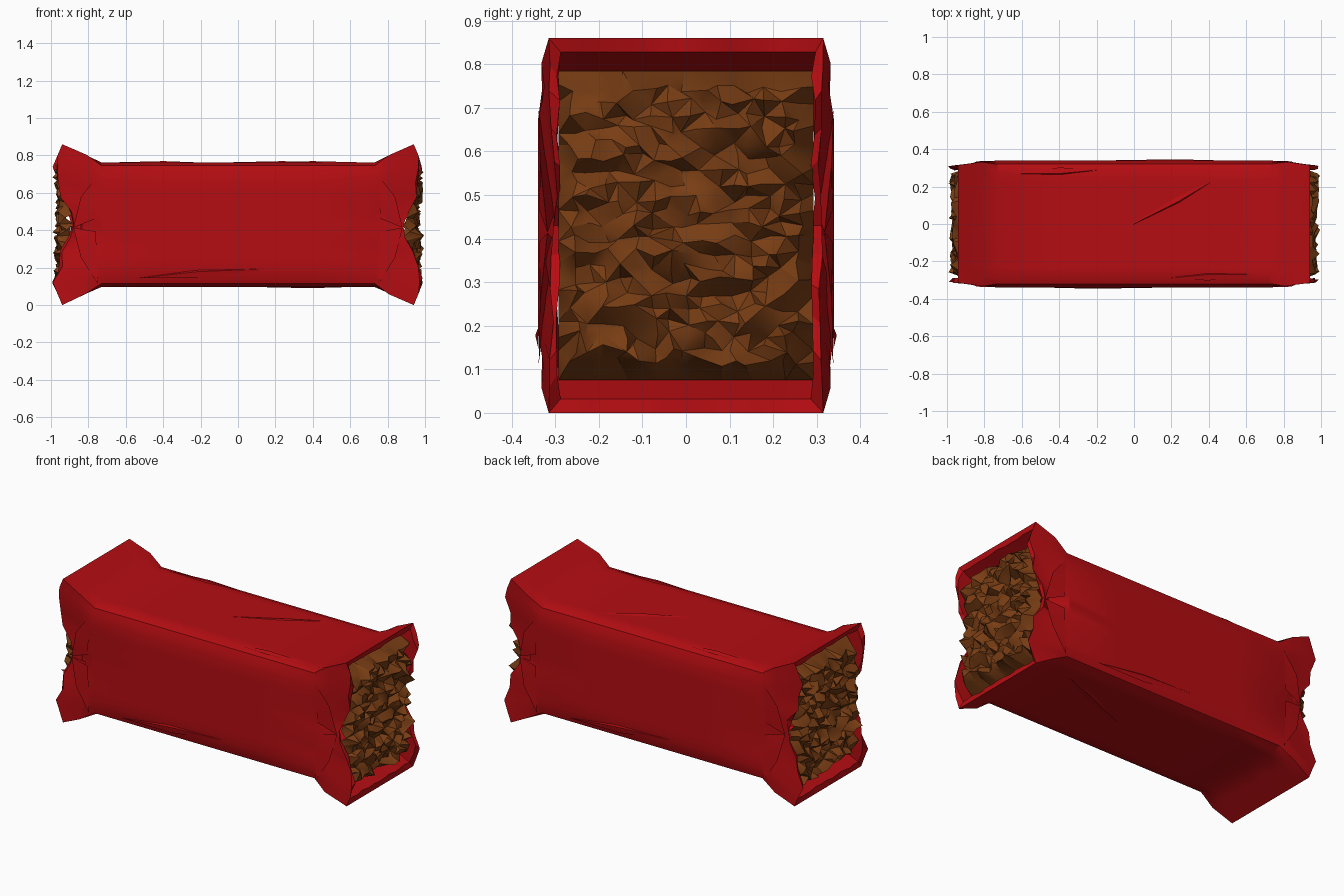
import bpy, bmesh, math, random
from mathutils import Vector

if "Cube" in bpy.data.objects:
    bpy.data.objects.remove(bpy.data.objects["Cube"])

random.seed(7)
ZC = 0.4365


def material(name, rgb):
    m = bpy.data.materials.new(name)
    m.diffuse_color = (*rgb, 1)
    m.use_nodes = True
    m.node_tree.nodes["Principled BSDF"].inputs["Base Color"].default_value = m.diffuse_color
    return m


RED = material("wrapper red", (0.46, 0.004, 0.006))
BROWN = material("foil brown", (0.19, 0.047, 0.007))


def finish(name, bm, mat, angle=30):
    bmesh.ops.recalc_face_normals(bm, faces=bm.faces)
    me = bpy.data.meshes.new(name)
    bm.to_mesh(me)
    bm.free()
    me.materials.append(mat)
    ob = bpy.data.objects.new(name, me)
    bpy.context.collection.objects.link(ob)
    bpy.ops.object.select_all(action='DESELECT')
    ob.select_set(True)
    bpy.context.view_layer.objects.active = ob
    bpy.ops.object.shade_smooth_by_angle(angle=math.radians(angle))
    return ob


def lerp_table(t, table):
    for (a, fa), (b, fb) in zip(table, table[1:]):
        if t <= b:
            return fa + (fb - fa) * (t - a) / (b - a)
    return table[-1][1]


# square perimeter in (u, v), each from -1 to 1
STEPS = [-1, -0.86, -0.72, -0.52, -0.34, -0.16, 0, 0.16, 0.34, 0.52, 0.72, 0.86]
PERIM = ([(s, -1) for s in STEPS] + [(1, s) for s in STEPS]
         + [(-s, 1) for s in STEPS] + [(-1, -s) for s in STEPS])
# how far the torn side edge reaches, by height
SIDE_EDGE = [(0, 0.885), (0.16, 0.90), (0.34, 0.945), (0.52, 0.95),
             (0.72, 0.98), (0.86, 0.965), (1, 0.94)]


def section(kind, sx, x=0):
    pts = []
    for u, v in PERIM:
        side = abs(u) == 1
        mid = 1 - abs(v)
        n = random.uniform(-1, 1)
        if kind == "body":
            hy = 0.34 if abs(v) < 0.8 else 0.34 - 0.02 * (abs(v) - 0.72) / 0.28
            hz = 0.333 - (0.018 if side and abs(v) == 1 else 0)
            px = sx * x
        elif kind == "gather":           # dented band beside the body
            hy = 0.332 - (0.03 * mid * (1 + 0.8 * n) if side else 0)
            hz = 0.372 + (0.006 * n if not side else 0)
            px = sx * (0.82 + 0.015 * n)
        else:
            edge = lerp_table(abs(v), SIDE_EDGE) if side else 0.94
            if side and abs(v) < 0.8:
                edge += 0.015 * n
            if kind == "rim":
                hy = 0.315 - (0.012 * mid * (1 + n) if side else 0)
                hz = 0.43
                px = sx * edge
            elif kind == "fold":         # rolled-in lip
                hy = 0.292 + 0.006 * n
                hz = 0.398
                px = sx * (edge - 0.005 if side else 0.935 + 0.008 * n)
            else:                        # inside of the mouth
                hy, hz = 0.296, 0.355
                px = sx * 0.84
        pts.append((px, u * hy, ZC + v * hz))
    return pts


# red wrapper: one tube of sections from mouth to mouth
rings = [section(k, -1) for k in ("inner", "fold", "rim", "gather")]
rings += [section("body", 1, x) for x in (-0.73, -0.4, 0, 0.4, 0.73)]
rings += [section(k, 1) for k in ("gather", "rim", "fold", "inner")]
bm = bmesh.new()
vr = [[bm.verts.new(p) for p in r] for r in rings]
N = len(PERIM)
for a, b in zip(vr, vr[1:]):
    for i in range(N):
        j = (i + 1) % N
        bm.faces.new((a[i], a[j], b[j], b[i]))
finish("wrapper", bm, RED, 25)


# thin creases lying on the wrapper
def crease(a, b, normal, width, height=0.008):
    a, b, nrm = Vector(a), Vector(b), Vector(normal)
    across = (b - a).cross(nrm).normalized() * width
    m = a.lerp(b, 0.6)
    b_m = bmesh.new()
    va, vb, vl, vh, vt = [b_m.verts.new(p) for p in (
        a, b, m - across, m + across, m + nrm * height + across * 0.6)]
    for f in ((va, vl, vt), (va, vt, vh), (vb, vt, vl), (vb, vh, vt), (va, vh, vb, vl)):
        b_m.faces.new(f)
    finish("wrapper_crease", b_m, RED, 20)


for s in (-1, 1):
    crease((-0.27 * s, 0.338 * s, 0.205), (0.54 * s, 0.338 * s, 0.15), (0, s, 0), 0.022)
    crease((-0.72 * s, 0.27 * s, 0.768), (-0.18 * s, 0.29 * s, 0.768), (0, 0, 1), 0.02)
crease((-0.12, -0.06, 0.768), (0.47, 0.26, 0.768), (0, 0, 1), 0.02)
crease((0.0, -0.06, 0.105), (0.66, 0.2, 0.105), (0, 0, -1), 0.03)

# gathered triangular tucks on the flared ends, front and back
for sx in (-1, 1):
    for sy in (-1, 1):
        for z0, z1 in ((0.12, 0.40), (0.70, 0.47)):
            bm = bmesh.new()
            pts = [(0.75, 0.338, z0), (0.76, 0.336, z1), (0.88, 0.318, 0.42),
                   (0.84, 0.335, (z0 + z1) / 2), (0.80, 0.30, z1)]
            a, b, c, d, e = [bm.verts.new((sx * x, sy * y, z)) for x, y, z in pts]
            for f in ((a, b, d), (b, c, d), (a, d, e), (d, c, e)):
                bm.faces.new(f)
            finish("wrapper_tuck", bm, RED, 20)


# brown crumpled foil plug closing each mouth
def foil_x(u, v):
    r = abs(v) * 0.75 + abs(u) * 0.3 + 0.04 * math.sin(9 * u)
    wave = abs(((r * 4.6 + 0.35) % 1) * 2 - 1)
    x = 0.925 + 0.05 * wave + random.uniform(-0.022, 0.022)
    rim = max(abs(u), abs(v))
    if rim > 0.9:
        x -= 0.06 * (rim - 0.9) / 0.1
    return min(x, 1.0)


NU, NV = 16, 22
for name, sx in (("foil_left", -1), ("foil_right", 1)):
    bm = bmesh.new()
    grid = []
    for j in range(NV + 1):
        row = []
        for i in range(NU + 1):
            u, v = 2 * i / NU - 1, 2 * j / NV - 1
            ju = 0 if abs(u) == 1 else random.uniform(-0.045, 0.045)
            jv = 0 if abs(v) == 1 else random.uniform(-0.03, 0.03)
            x = foil_x(u, v)
            if abs(v) == 1:
                x = 0.85
            hz = 0.355 if abs(v) == 1 else 0.345
            row.append(bm.verts.new((sx * x, 0.293 * (u + ju), ZC + hz * (v + jv))))
        grid.append(row)
    for j in range(NV):
        for i in range(NU):
            q = (grid[j][i], grid[j][i + 1], grid[j + 1][i + 1], grid[j + 1][i])
            if (i + j) % 2:
                q = q[1:] + q[:1]
            bm.faces.new((q[0], q[1], q[2]))
            bm.faces.new((q[0], q[2], q[3]))
    finish(name, bm, BROWN, 35)

# rest the lowest flared edge on the ground
low = min(v.co.z for o in bpy.data.objects for v in o.data.vertices)
for o in bpy.data.objects:
    for v in o.data.vertices:
        v.co.z -= low
